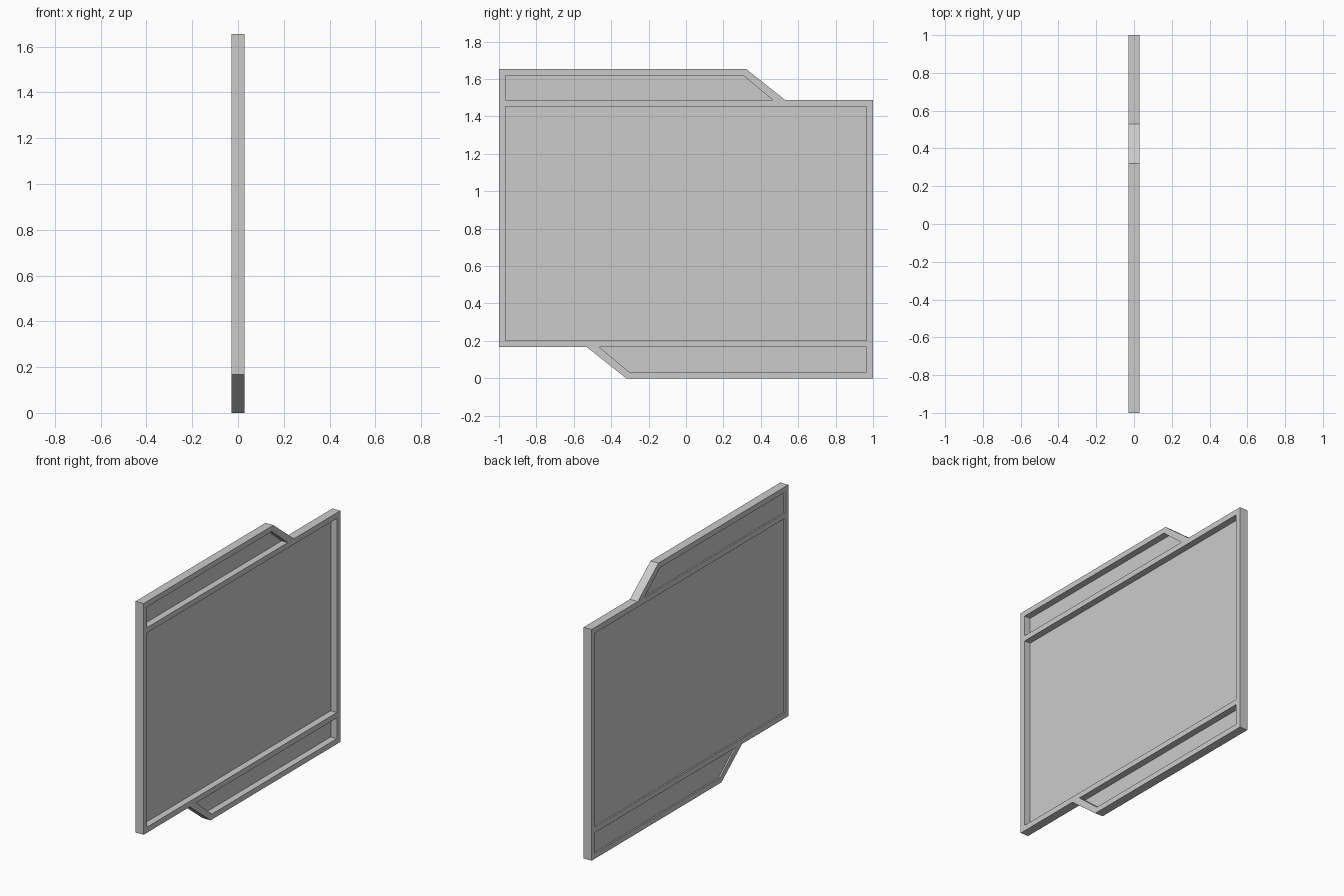
import bpy
from mathutils import Matrix

cube = bpy.data.objects.get("Cube")
if cube:
    bpy.data.objects.remove(cube, do_unlink=True)

HEIGHT = 1.655
THICK = 0.056

grey = bpy.data.materials.new("plain_grey")
grey.use_nodes = True
COLOUR = (0.6, 0.6, 0.6, 1)
grey.diffuse_color = COLOUR
grey.node_tree.nodes["Principled BSDF"].inputs["Base Color"].default_value = COLOUR

# Local x, y, z of a flat profile become world y, z, x
STAND_UP = Matrix(((0, 0, 1, 0), (1, 0, 0, 0), (0, 1, 0, 0), (0, 0, 0, 1)))


def half_turn(points):
    """Turn a side profile by 180 degrees about the middle of the door."""
    return [(-y, HEIGHT - z) for y, z in points]


def slab(name, loops, thick, x=0.0):
    """Extrude closed side profiles; inner loops become openings."""
    curve = bpy.data.curves.new(name, "CURVE")
    curve.dimensions = "2D"
    curve.fill_mode = "BOTH"
    curve.extrude = thick / 2
    for loop in loops:
        spline = curve.splines.new("POLY")
        spline.points.add(len(loop) - 1)
        for point, (y, z) in zip(spline.points, loop):
            point.co = (y, z, 0, 1)
        spline.use_cyclic_u = True
    temp = bpy.data.objects.new(name + "_profile", curve)
    bpy.context.collection.objects.link(temp)
    bpy.context.view_layer.update()
    mesh = bpy.data.meshes.new_from_object(
        temp.evaluated_get(bpy.context.evaluated_depsgraph_get()))
    bpy.data.objects.remove(temp, do_unlink=True)
    mesh.transform(Matrix.Translation((x, 0, 0)) @ STAND_UP)
    mesh.name = name
    mesh.materials.clear()
    mesh.materials.append(grey)
    for face in mesh.polygons:
        face.use_smooth = False
    obj = bpy.data.objects.new(name, mesh)
    bpy.context.collection.objects.link(obj)
    return obj


# Outline: a stepped, sloping tab on top, repeated below by a half turn
step = [(1, 1.488), (0.53, 1.488), (0.32, HEIGHT), (-1, HEIGHT)]
outline = step + half_turn(step)

# Openings in the frame
middle = [(-0.965, 0.203), (0.965, 0.203), (0.965, 1.452), (-0.965, 1.452)]
upper = [(-0.965, 1.487), (0.465, 1.487), (0.305, 1.62), (-0.965, 1.62)]
lower = half_turn(upper)

slab("frame", [outline, middle, upper, lower], THICK)

# Thin panels set close to the right-hand (-x) face
for name, loop in (("main_panel", middle), ("upper_panel", upper),
                   ("lower_panel", lower)):
    slab(name, [loop], 0.004, x=-0.017)
